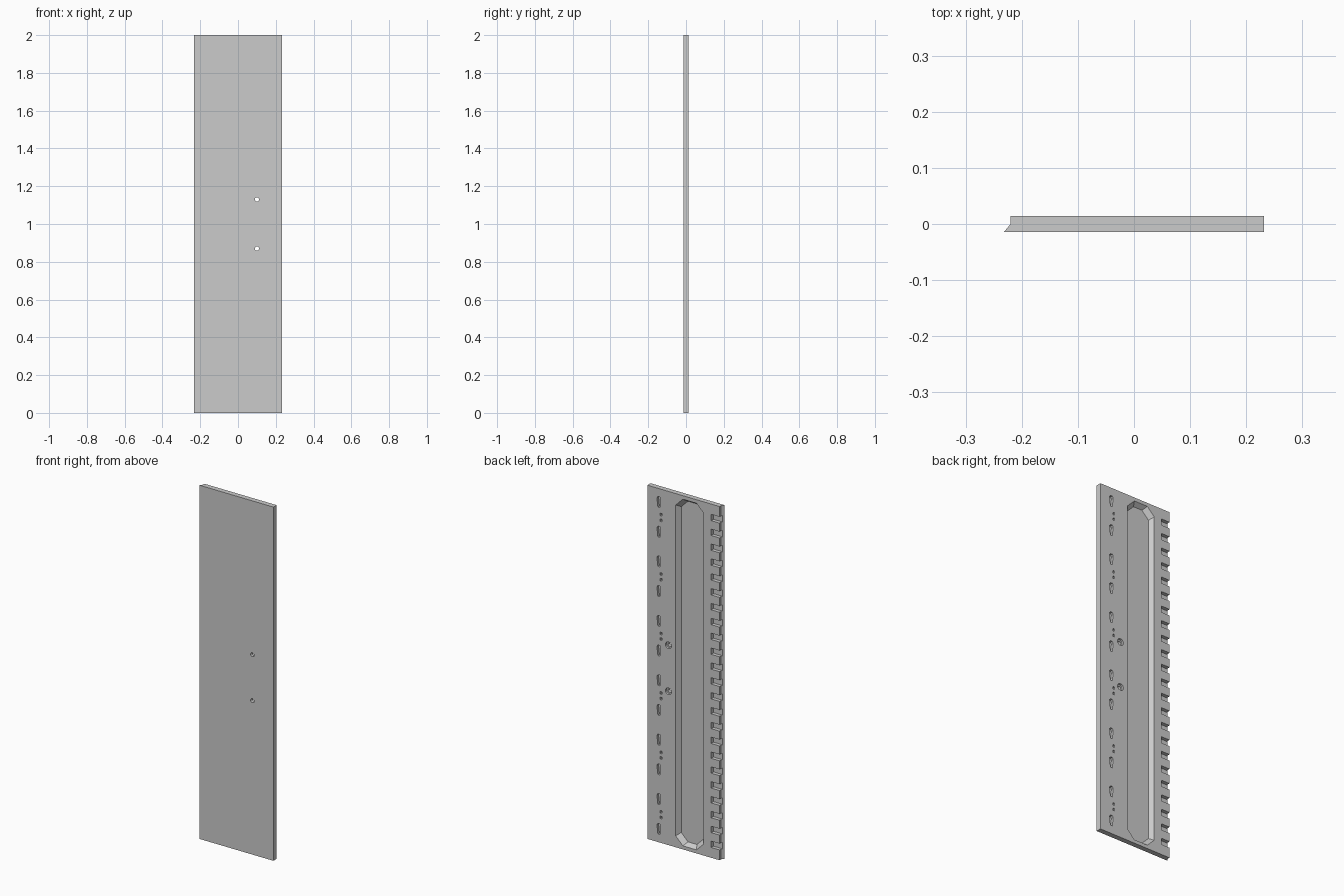
import bpy, bmesh, math
from mathutils import Vector

if "Cube" in bpy.data.objects:
    bpy.data.objects.remove(bpy.data.objects["Cube"], do_unlink=True)

BACK, FRONT, HALF = 0.0145, -0.0145, 0.232
PITCH, FIRST = 0.084, 0.076

grey = bpy.data.materials.new("light_grey")
grey.use_nodes = True
grey.diffuse_color = (0.6, 0.6, 0.6, 1)
grey.node_tree.nodes["Principled BSDF"].inputs["Base Color"].default_value = (0.6, 0.6, 0.6, 1)


def loft(bm, lower, upper):
    """Closed solid between two matching rings of points."""
    a = [bm.verts.new(p) for p in lower]
    b = [bm.verts.new(p) for p in upper]
    n = len(a)
    bm.faces.new(a)
    bm.faces.new(b[::-1])
    for i in range(n):
        bm.faces.new((a[i], b[i], b[(i + 1) % n], a[(i + 1) % n]))


def pocket(bm, outline, floor, top=BACK + 0.01):
    """Straight-sided cutter from an x-z outline, open at the back."""
    loft(bm, [(x, floor, z) for x, z in outline], [(x, top, z) for x, z in outline])


def rect(x0, x1, z, height):
    h = height / 2
    return [(x0, z - h), (x1, z - h), (x1, z + h), (x0, z + h)]


def octagon(cx, cz, hw, hh, c):
    return [(cx + sx * x, cz + sz * z) for sx, sz, x, z in (
        (-1, -1, hw - c, hh), (1, -1, hw - c, hh), (1, -1, hw, hh - c), (1, 1, hw, hh - c),
        (1, 1, hw - c, hh), (-1, 1, hw - c, hh), (-1, 1, hw, hh - c), (-1, -1, hw, hh - c))]


def circle(x, z, r, n=20):
    return [(x + r * math.cos(math.tau * i / n), z + r * math.sin(math.tau * i / n)) for i in range(n)]


def make(name, bm):
    bmesh.ops.recalc_face_normals(bm, faces=bm.faces)
    mesh = bpy.data.meshes.new(name)
    bm.to_mesh(mesh)
    bm.free()
    mesh.materials.append(grey)
    ob = bpy.data.objects.new(name, mesh)
    bpy.context.collection.objects.link(ob)
    return ob


# Panel with one undercut side edge
profile = [(-HALF, FRONT), (HALF, FRONT), (HALF, BACK), (-0.22, BACK), (-0.22, 0)]
bm = bmesh.new()
loft(bm, [(x, y, 0) for x, y in profile], [(x, y, 2) for x, y in profile])
panel = make("panel", bm)

cut = bmesh.new()

# Long octagonal tray with sloping walls
depth, slope, over = 0.025, 0.017, 0.005
grow = slope * over / depth
inner = octagon(-0.033, 1, 0.087 - slope, 0.98 - slope, 0.042)
outer = octagon(-0.033, 1, 0.087 + grow, 0.98 + grow, 0.045)
loft(cut, [(x, BACK - depth, z) for x, z in inner], [(x, BACK + over, z) for x, z in outer])

# Row of notches along the undercut edge
for i in range(23):
    pocket(cut, rect(-0.25, -0.168, FIRST + i * PITCH, 0.036), -0.006)

# Tapered hanging slots
for i in range(12):
    z = FIRST + 2 * i * PITCH
    pocket(cut, [(0.154, z - 0.03), (0.166, z - 0.03), (0.172, z + 0.02),
                 (0.166, z + 0.03), (0.154, z + 0.03), (0.148, z + 0.02)], 0)

# Pairs of small pits
for i in range(6):
    for dz in (-0.016, 0.016):
        pocket(cut, rect(0.139, 0.151, FIRST + PITCH + 4 * i * PITCH + dz, 0.014), 0.004)

# Two stepped screw holes through the panel
drill = bmesh.new()
for z in (0.87, 1.13):
    pocket(cut, circle(0.1, z, 0.019), 0.003)
    pocket(drill, circle(0.1, z, 0.011), FRONT - 0.01)

# Carve the panel
for cutter in (make("pocket_cutter", cut), make("drill_cutter", drill)):
    cutter.hide_render = True
    mod = panel.modifiers.new("carve", 'BOOLEAN')
    mod.object, mod.operation, mod.solver = cutter, 'DIFFERENCE', 'EXACT'
    bpy.context.view_layer.objects.active = panel
    bpy.ops.object.modifier_apply(modifier=mod.name)
    bpy.data.objects.remove(cutter, do_unlink=True)
